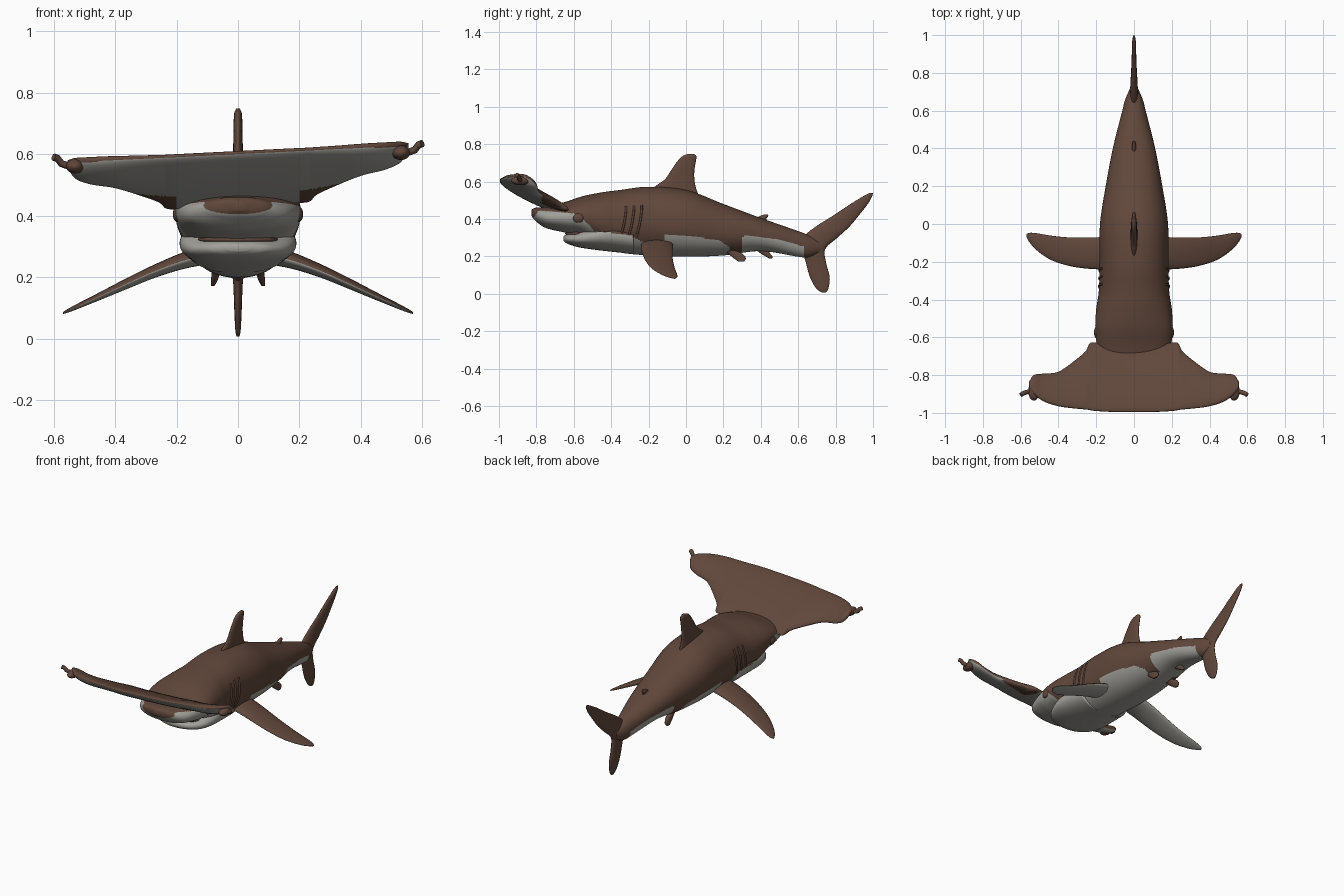
import bpy, bmesh, math
from mathutils import Vector

if "Cube" in bpy.data.objects:
    bpy.data.objects.remove(bpy.data.objects["Cube"])


def material(name, colour):
    mat = bpy.data.materials.new(name)
    mat.use_nodes = True
    mat.diffuse_color = colour
    mat.node_tree.nodes["Principled BSDF"].inputs["Base Color"].default_value = colour
    return mat


SKIN = material("brown skin", (.118, .063, .044, 1))
BELLY = material("pale belly", (.36, .355, .325, 1))


def all_brown(centre, normal):
    return False


def pale_below(centre, normal):
    return normal.z < -.15


def smooth_rows(rows, steps):
    """Catmull-Rom interpolation through rows of section values."""
    result = []
    for i in range(len(rows) - 1):
        a, b, c, d = (rows[min(max(i + k, 0), len(rows) - 1)] for k in (-1, 0, 1, 2))
        for s in range(steps):
            t = s / steps
            result.append([q + .5 * t * (r - p + t * (2*p - 5*q + 4*r - e + t * (3*(q - r) + e - p)))
                           for p, q, r, e in zip(a, b, c, d)])
    return result + [list(rows[-1])]


def finish(name, bm, is_pale):
    bmesh.ops.recalc_face_normals(bm, faces=bm.faces)
    for face in bm.faces:
        face.smooth = True
        face.material_index = int(is_pale(face.calc_center_median(), face.normal))
    mesh = bpy.data.meshes.new(name)
    bm.to_mesh(mesh)
    bm.free()
    mesh.materials.append(SKIN)
    mesh.materials.append(BELLY)
    obj = bpy.data.objects.new(name, mesh)
    bpy.context.collection.objects.link(obj)
    return obj


def loft(name, rows, section, is_pale=all_brown, steps=6, sides=32):
    """Skin rings; section(row, cos, sin) gives a point on the ring."""
    bm = bmesh.new()
    angles = [2 * math.pi * i / sides for i in range(sides)]
    rings = [[bm.verts.new(section(row, math.cos(a), math.sin(a))) for a in angles]
             for row in smooth_rows(rows, steps)]
    for low, high in zip(rings, rings[1:]):
        for i in range(sides):
            j = (i + 1) % sides
            bm.faces.new((low[i], low[j], high[j], high[i]))
    bm.faces.new(rings[0])
    bm.faces.new(rings[-1])
    return finish(name, bm, is_pale)


def ellipsoid(name, location, size):
    bm = bmesh.new()
    bmesh.ops.create_uvsphere(bm, u_segments=24, v_segments=12, radius=1)
    bmesh.ops.scale(bm, vec=size, verts=bm.verts)
    bmesh.ops.translate(bm, vec=location, verts=bm.verts)
    return finish(name, bm, all_brown)


def tube(name, points, radius):
    curve = bpy.data.curves.new(name, "CURVE")
    curve.dimensions = "3D"
    curve.bevel_depth = radius
    curve.bevel_resolution = 2
    curve.use_fill_caps = True
    line = curve.splines.new("POLY")
    line.points.add(len(points) - 1)
    for point, place in zip(line.points, points):
        point.co = (*place, 1)
    curve.materials.append(SKIN)
    obj = bpy.data.objects.new(name, curve)
    bpy.context.collection.objects.link(obj)


def lerp(table, y):
    for (y0, z0), (y1, z1) in zip(table, table[1:]):
        if y <= y1:
            return z0 + (z1 - z0) * (y - y0) / (y1 - y0)
    return table[-1][1]


# Body: y, half width, bottom, top
BODY = [(-.825, .03, .415, .45), (-.805, .1, .39, .46), (-.75, .16, .352, .465),
        (-.65, .195, .328, .49), (-.55, .205, .305, .522), (-.45, .2, .25, .542),
        (-.35, .186, .22, .555), (-.2, .182, .205, .572), (0, .18, .198, .555),
        (.2, .15, .205, .48), (.4, .112, .228, .405), (.6, .062, .198, .335),
        (.66, .046, .195, .31), (.72, .02, .22, .28)]
# Height of the pale border along y
EDGE = [(-.83, .43), (-.78, .445), (-.6, .43), (-.54, .39), (-.49, .335), (-.3, .315),
        (-.25, .285), (-.13, .26), (-.11, .315), (0, .312), (.18, .285), (.23, .25),
        (.29, .25), (.31, .315), (.5, .29), (.62, .255)]


def rounded(value):
    return math.copysign(abs(value) ** .92, value)


def body_section(row, c, s):
    y, width, low, high = row
    return width * rounded(c), y, (low + high) / 2 + (high - low) / 2 * rounded(s)


def body_pale(centre, normal):
    # Brown snout tip, tail root and hip patches
    snout = (centre.x / .112) ** 2 + ((centre.z - .433) / .028) ** 2 < 1
    hips = .23 < centre.y < .3 and abs(centre.x) > .05
    if centre.y < -.7 and snout or centre.y > .63 or hips:
        return False
    return centre.z < lerp(EDGE, centre.y)


loft("body", BODY, body_section, body_pale, steps=18, sides=144)

# Lower jaw and mouth
JAW = [(-.655, .04, .283, .308), (-.635, .1, .268, .318), (-.58, .155, .25, .335),
       (-.5, .186, .237, .37), (-.4, .188, .225, .4), (-.28, .172, .213, .39)]
loft("lower_jaw", JAW, body_section, body_pale, steps=12, sides=72)
ellipsoid("mouth", (0, -.56, .322), (.132, .087, .018))

# Hammer-shaped head: x, front, rear, half thickness
HALF_HEAD = [(.1, -.995, -.64, .033), (.2, -.99, -.628, .033), (.235, -.985, -.632, .032),
             (.255, -.982, -.672, .032), (.31, -.977, -.72, .031), (.4, -.965, -.782, .031),
             (.48, -.938, -.792, .029), (.53, -.9, -.8, .024), (.555, -.865, -.835, .008)]
HEAD = [(-x, *rest) for x, *rest in reversed(HALF_HEAD)] + HALF_HEAD


def head_section(row, c, s):
    x, front, rear, thick = row
    y = (front + rear) / 2 + (rear - front) / 2 * c
    return x, y, .604 - .46 * (y - front) + .05 * x + thick * s


def head_pale(centre, normal):
    return normal.z < -.3 and (centre.y < -.77 or abs(centre.x) < .2)


loft("hammer_head", HEAD, head_section, head_pale, sides=64)

# Side pieces
FIN = [(.1, -.235, -.07, .272, .03), (.18, -.24, -.07, .253, .027),
       (.27, -.234, -.072, .22, .022), (.36, -.218, -.07, .18, .018),
       (.45, -.185, -.06, .138, .013), (.52, -.135, -.048, .106, .009),
       (.555, -.095, -.047, .09, .006), (.57, -.068, -.055, .083, .003)]
PELVIC = [(.19, .23, .245, .022), (.225, .3, .215, .014),
          (.255, .32, .19, .011), (.28, .31, .172, .006)]
EYE_TIP = [(.5, -.87, .585), (.55, -.885, .583), (.575, -.892, .592),
           (.587, -.897, .608), (.6, -.905, .613)]

for side, label in ((1, "left"), (-1, "right")):
    def fin_section(row, c, s):
        x, front, rear, z, thick = row
        return side * x, (front + rear) / 2 + (rear - front) / 2 * c, z + thick * s

    def pelvic_section(row, c, s):
        front, rear, z, thick = row
        x = .07 + .25 * (.22 - z)
        return side * (x + thick * s), (front + rear) / 2 + (rear - front) / 2 * c, z

    loft(label + "_pectoral_fin", FIN, fin_section, pale_below)
    loft(label + "_pelvic_fin", PELVIC, pelvic_section, steps=4, sides=20)

    # Eyes with a small hooked tip
    lift = .022 * side
    ellipsoid(label + "_eye", (side * .53, -.885, .583 + lift), (.03, .05, .024))
    tube(label + "_eye_tip", [(side * x, y, z + lift) for x, y, z in EYE_TIP], .012)
    ellipsoid(label + "_nostril", (side * .198, -.575, .405), (.014, .03, .025))

    # Slanting gill ridges
    for number in range(3):
        arc = []
        for k in range(11):
            y = -.335 + number * .042 + .03 * math.sin(k / 10 * math.pi / 2) - .015
            row = min(smooth_rows(BODY, 18), key=lambda r: abs(r[0] - y))
            angle = -.45 + .09 * k
            arc.append(Vector(body_section([y] + row[1:], side * math.cos(angle), math.sin(angle))))
        tube(f"{label}_gill_{number + 1}", arc, .006)


# Upright fins: z, front, rear, half thickness
def upright_section(row, c, s):
    z, front, rear, thick = row
    return thick * s, (front + rear) / 2 + (rear - front) / 2 * c, z


UPRIGHT = {
    "dorsal_fin": [(.5, -.2, .08, .022), (.56, -.18, .055, .018), (.61, -.115, .045, .016),
                   (.66, -.08, .045, .015), (.71, -.045, .053, .014),
                   (.735, -.02, .056, .012), (.748, .012, .043, .006)],
    "second_dorsal_fin": [(.37, .33, .43, .014), (.4, .37, .43, .012),
                          (.415, .395, .44, .01), (.425, .42, .437, .005)],
    "anal_fin": [(.245, .36, .43, .014), (.215, .4, .45, .011),
                 (.2, .425, .462, .009), (.188, .445, .46, .004)],
    "tail_fin": [(.007, .725, .748, .005), (.03, .695, .762, .009), (.09, .662, .768, .012),
                 (.17, .64, .748, .015), (.24, .62, .745, .02), (.3, .625, .81, .02),
                 (.36, .695, .875, .016), (.42, .79, .925, .013), (.48, .88, .972, .011),
                 (.52, .945, .995, .009), (.538, .98, 1, .004)],
}
for fin_name, fin_rows in UPRIGHT.items():
    loft(fin_name, fin_rows, upright_section)
